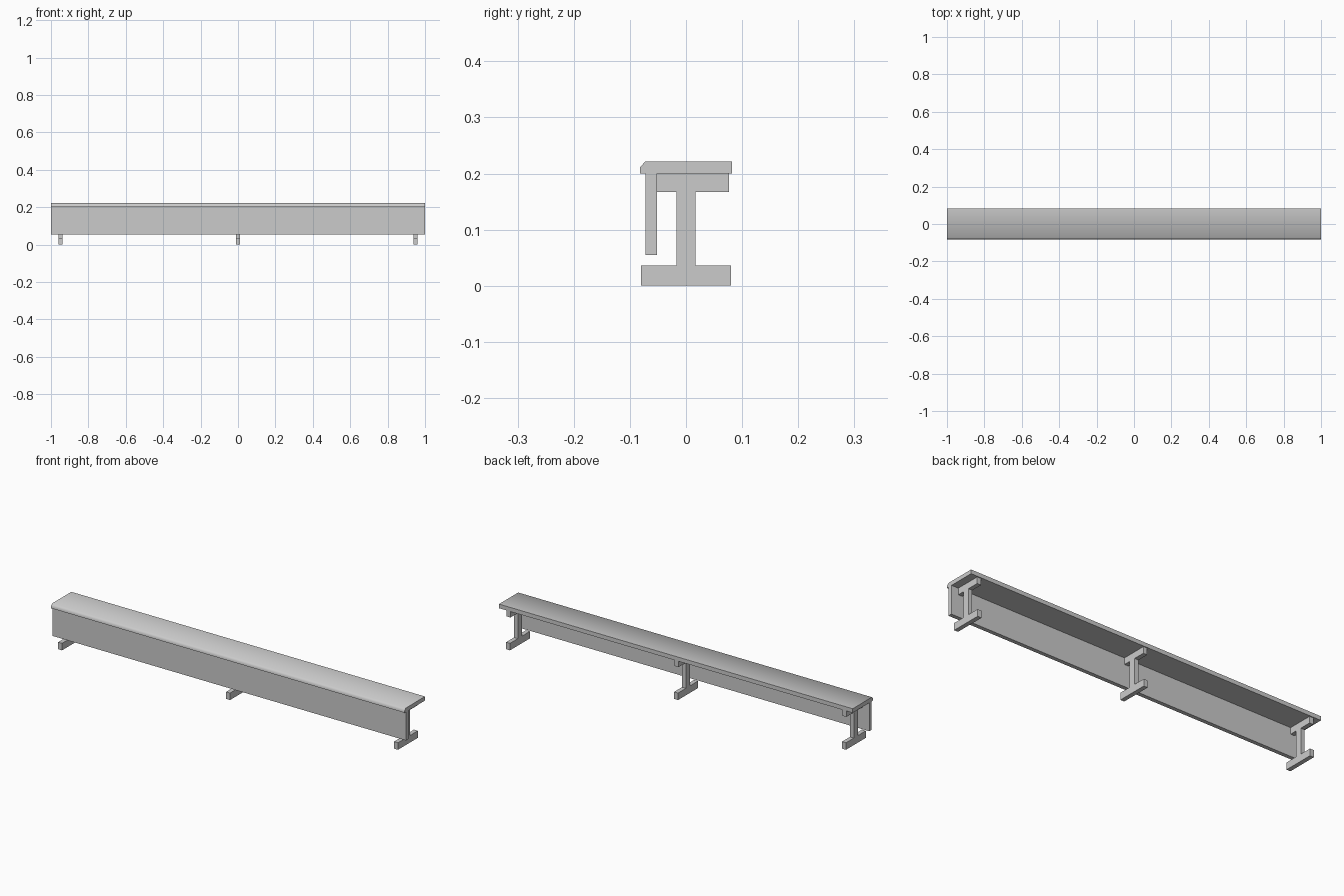
import bpy
import math

cube = bpy.data.objects.get("Cube")
if cube:
    bpy.data.objects.remove(cube, do_unlink=True)

# One plain grey for the whole bench
grey = bpy.data.materials.new("plain_grey")
grey.use_nodes = True
colour = (0.6, 0.6, 0.6, 1.0)
grey.diffuse_color = colour
grey.node_tree.nodes["Principled BSDF"].inputs["Base Color"].default_value = colour


def extrude_profile(name, profile, x, width):
    """Sweep a closed (y, z) outline along x, centred on the given x."""
    n = len(profile)
    verts = [(x + side * width / 2, y, z) for side in (-1, 1) for y, z in profile]
    faces = [(i, i + n, (i + 1) % n + n, (i + 1) % n) for i in range(n)]
    faces += [tuple(range(n)), tuple(reversed(range(n, 2 * n)))]
    mesh = bpy.data.meshes.new(name)
    mesh.from_pydata(verts, [], faces)
    mesh.materials.append(grey)
    obj = bpy.data.objects.new(name, mesh)
    bpy.context.collection.objects.link(obj)
    # Keep every normal pointing outwards
    bpy.context.view_layer.objects.active = obj
    bpy.ops.object.select_all(action='DESELECT')
    obj.select_set(True)
    bpy.ops.object.mode_set(mode='EDIT')
    bpy.ops.mesh.select_all(action='SELECT')
    bpy.ops.mesh.normals_make_consistent(inside=False)
    bpy.ops.object.mode_set(mode='OBJECT')
    return obj


def block(name, x, width, y0, y1, z0, z1):
    return extrude_profile(name, [(y0, z0), (y1, z0), (y1, z1), (y0, z1)], x, width)


# Seat board with a chamfered front edge that shades softly into the top
extrude_profile("seat", [(-0.082, 0.2), (0.082, 0.2), (0.082, 0.221),
                         (-0.073, 0.221), (-0.082, 0.211)], 0, 2)
bpy.ops.object.shade_smooth_by_angle(angle=math.radians(60))

# Front panel hanging below the seat
block("front_panel", 0, 2, -0.072, -0.052, 0.055, 0.2)

# Three supports: foot, post and top bearer
for side, x in (("right", -0.95), ("middle", 0), ("left", 0.95)):
    block(side + "_foot", x, 0.022, -0.08, 0.08, 0, 0.036)
    block(side + "_post", x, 0.022, -0.017, 0.017, 0.036, 0.167)
    block(side + "_bearer", x, 0.022, -0.052, 0.077, 0.167, 0.2)
